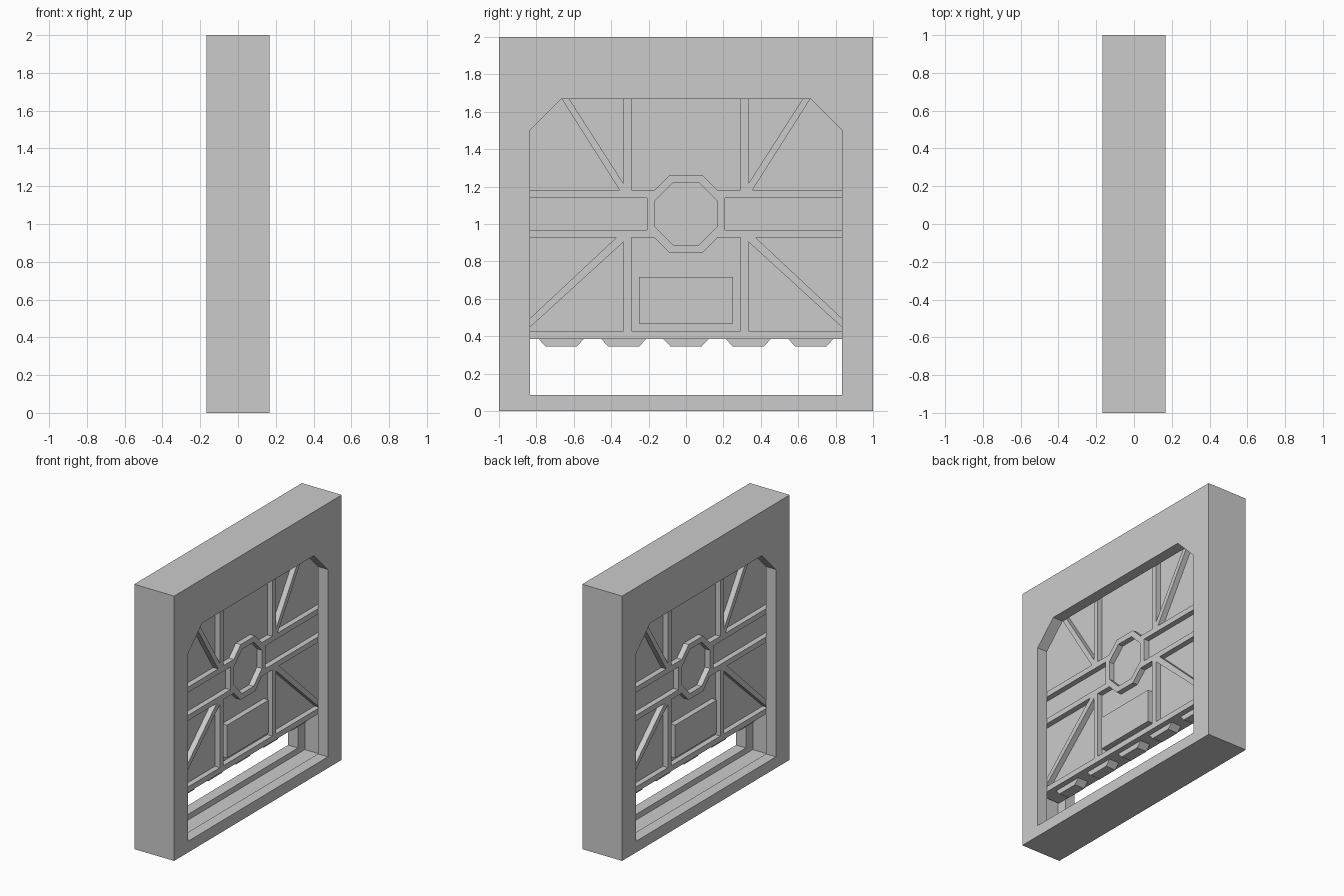
import bpy, bmesh, math

if "Cube" in bpy.data.objects:
    bpy.data.objects.remove(bpy.data.objects["Cube"])

T = 1 / 24          # module: rib width and recess depth
ZC = 1.054          # height of the central octagon


def add_prism(bm, pts, half):
    """Extrude a (y, z) outline from -half to +half along x."""
    a = [bm.verts.new((-half, y, z)) for y, z in pts]
    b = [bm.verts.new((half, y, z)) for y, z in pts]
    bm.faces.new(a)
    bm.faces.new(b[::-1])
    n = len(pts)
    for i in range(n):
        j = (i + 1) % n
        bm.faces.new((a[i], b[i], b[j], a[j]))


def finish(name, bm):
    bmesh.ops.recalc_face_normals(bm, faces=bm.faces[:])
    me = bpy.data.meshes.new(name)
    bm.to_mesh(me)
    bm.free()
    ob = bpy.data.objects.new(name, me)
    bpy.context.collection.objects.link(ob)
    return ob


def prisms(name, outlines, half, mirror=False):
    bm = bmesh.new()
    for pts in outlines:
        add_prism(bm, pts, half)
        if mirror:
            add_prism(bm, [(-y, z) for y, z in pts], half)
    return finish(name, bm)


def rect(y0, y1, z0, z1):
    return [(y0, z0), (y1, z0), (y1, z1), (y0, z1)]


def both(pts):
    """Complete a half outline by mirroring it across y = 0."""
    return pts + [(-y, z) for y, z in reversed(pts)]


# Frame: block with a chamfered opening and a hidden door channel
frame = prisms("frame", [rect(-1, 1, 0, 2)], 4 * T)
opening = prisms("opening_cutter", [both([(.835, .085), (.835, 1.5), (.667, 1.668)])], .5)
channel = prisms("channel_cutter", [both([(.917, T), (.917, 1.534), (.701, 1.75)])], 2 * T)
bpy.context.view_layer.objects.active = frame
for cutter in (opening, channel):
    cutter.hide_render = True
    mod = frame.modifiers.new(cutter.name, 'BOOLEAN')
    mod.operation = 'DIFFERENCE'
    mod.solver = 'EXACT'
    mod.object = cutter
    bpy.ops.object.modifier_apply(modifier=mod.name)
    bpy.data.objects.remove(cutter)

# Door sheet running inside the channel
prisms("door_panel", [both([(.91, .39), (.91, 1.53), (.695, 1.74)])], T)

R = 2 * T - .0005   # half thickness of the raised ribs

# Straight ribs
lo, hi = ZC - .127, ZC + .127
prisms("bottom_rail", [rect(-.905, .905, .385, .427)], R)
prisms("vertical_ribs", [rect(.292, .333, hi, 1.74), rect(.292, .333, .427, lo)], R, True)
prisms("cross_ribs", [
    [(.208, ZC + .086), (.905, ZC + .086), (.905, hi), (.167, hi)],
    [(.208, ZC - .086), (.905, ZC - .086), (.905, lo), (.167, lo)],
], R, True)

# Diagonal ribs
prisms("diagonal_ribs", [
    [(.333, 1.215), (.333, hi), (.355, hi), (.697, 1.72), (.657, 1.72)],
    [(.333, .905), (.333, lo), (.373, lo), (.9, .434), (.9, .427), (.857, .427)],
], R, True)

# Octagonal ring in the centre
bm = bmesh.new()
loops = []
for x, apothem in ((-R, 5 * T), (R, 5 * T), (R, 4 * T), (-R, 4 * T)):
    r = apothem / math.cos(math.pi / 8)
    angles = [math.pi / 8 + k * math.pi / 4 for k in range(8)]
    loops.append([bm.verts.new((x, r * math.cos(a), ZC + r * math.sin(a))) for a in angles])
for i in range(4):
    p, q = loops[i], loops[(i + 1) % 4]
    for k in range(8):
        m = (k + 1) % 8
        bm.faces.new((p[k], p[m], q[m], q[k]))
finish("octagon_ring", bm)

# Raised plate on both sides of the door
prisms("lower_plate", [rect(-.25, .25, .468, .716)], R)

# Teeth along the lower edge
prisms("door_teeth", [
    [(c - .125, .39), (c - .083, .345), (c + .083, .345), (c + .125, .39)]
    for c in (-.667, -.333, 0, .333, .667)
], T)
